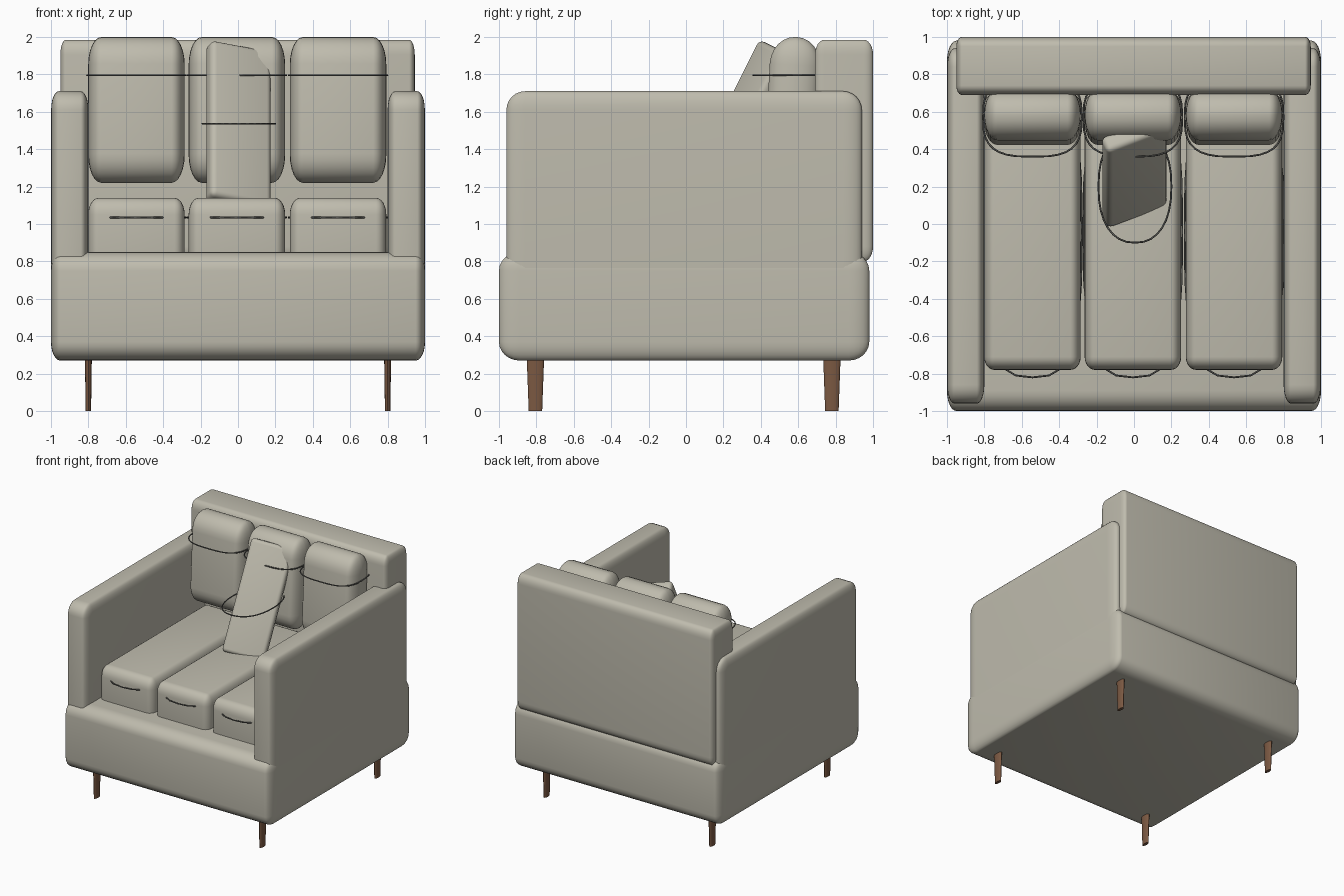
import bpy, bmesh, math
from mathutils import Matrix, Vector

if "Cube" in bpy.data.objects:
    bpy.data.objects.remove(bpy.data.objects["Cube"])


def material(name, color):
    m = bpy.data.materials.new(name)
    m.diffuse_color = (*color, 1)
    m.use_nodes = True
    m.node_tree.nodes["Principled BSDF"].inputs["Base Color"].default_value = m.diffuse_color
    return m


fabric = material("fabric", (0.52, 0.5, 0.42))
wood = material("wood", (0.2, 0.1, 0.055))
cord = material("cord", (0.12, 0.12, 0.11))


def finish(name, bm, mat, angle=35):
    me = bpy.data.meshes.new(name)
    bm.to_mesh(me)
    bm.free()
    ob = bpy.data.objects.new(name, me)
    bpy.context.collection.objects.link(ob)
    me.materials.append(mat)
    bpy.ops.object.select_all(action='DESELECT')
    bpy.context.view_layer.objects.active = ob
    ob.select_set(True)
    bpy.ops.object.shade_smooth_by_angle(angle=math.radians(angle))
    return ob


def soft_box(name, lo, hi, radii, segments=6):
    """Box with a separate corner radius along each axis."""
    lo, hi, r = Vector(lo), Vector(hi), Vector(radii)
    size = hi - lo
    bm = bmesh.new()
    bmesh.ops.create_cube(bm, size=1)
    bmesh.ops.scale(bm, vec=[size[i] / r[i] for i in range(3)], verts=bm.verts)
    bmesh.ops.bevel(bm, geom=bm.edges[:], offset=1, segments=segments,
                    profile=0.5, affect='EDGES')
    bmesh.ops.scale(bm, vec=r, verts=bm.verts)
    ob = finish(name, bm, fabric)
    ob.location = (lo + hi) / 2
    return ob


def cord_loop(name, center, a, b, power):
    """Thin horizontal cord around a cushion (superellipse)."""
    cu = bpy.data.curves.new(name, 'CURVE')
    cu.dimensions = '3D'
    cu.bevel_depth = 0.005
    cu.bevel_resolution = 1
    sp = cu.splines.new('POLY')
    n = 32
    sp.points.add(n - 1)
    for i, p in enumerate(sp.points):
        t = 2 * math.pi * i / n
        c, s = math.cos(t), math.sin(t)
        p.co = (a * math.copysign(abs(c) ** (2 / power), c),
                b * math.copysign(abs(s) ** (2 / power), s), 0, 1)
    sp.use_cyclic_u = True
    cu.materials.append(cord)
    ob = bpy.data.objects.new(name, cu)
    ob.location = center
    bpy.context.collection.objects.link(ob)


# frame: base, backrest, arms
soft_box("base", (-1, -1, 0.27), (1, 0.98, 0.85), (0.05, 0.11, 0.1))
soft_box("backrest", (-0.95, 0.69, 0.8), (0.945, 1, 1.985), (0.03, 0.05, 0.08))
for side, x0 in (("left", -0.999), ("right", 0.8)):
    soft_box(side + "_arm", (x0, -0.96, 0.42), (x0 + 0.199, 0.94, 1.71), (0.04, 0.1, 0.1))

# seat and back cushions with their cords
for i, x in enumerate((-0.543, -0.006, 0.535)):
    soft_box(f"seat_cushion_{i}", (x - 0.258, -0.78, 0.75), (x + 0.258, 0.7, 1.14),
             (0.055, 0.07, 0.09))
    cord_loop(f"seat_cord_{i}", (x, -0.04, 1.035), 0.264, 0.78, 3)
    c = soft_box(f"back_cushion_{i}", (x - 0.258, 0.435, 1.22), (x + 0.258, 0.705, 2.0),
                 (0.07, 0.13, 0.15))
    c.rotation_euler.x = math.radians(-3)
    cord_loop(f"back_cord_{i}", (x, 0.57, 1.795), 0.264, 0.21, 3)

# loose pillow leaning on the middle back cushion
W, L, T = 0.35, 0.93, 0.1
up = Vector((0, 0.447, 0.894)).normalized()
nrm = Vector((0.385, -0.82, 0.41)).normalized()
across = up.cross(nrm).normalized()
pillow = soft_box("loose_pillow", (-W / 2, -T / 2, -L / 2), (W / 2, T / 2, L / 2),
                  (0.03, 0.03, 0.03), 4)
corner = Vector((-0.14, 0.385, 1.99))
pos = corner + across * W / 2 - up * L / 2 - nrm * T / 2
rot = Matrix((across, -nrm, up)).transposed().to_4x4()
pillow.matrix_world = Matrix.Translation(pos) @ rot
cord_loop("pillow_cord", (0.005, 0.2, 1.537), 0.195, 0.3, 2.3)

# tapered oval legs
for end, y in (("front", -0.805), ("back", 0.78)):
    for side, x in (("left", -0.8), ("right", 0.8)):
        bm = bmesh.new()
        bmesh.ops.create_cone(bm, cap_ends=True, segments=24, radius1=0.036,
                              radius2=0.047, depth=0.3)
        bmesh.ops.scale(bm, vec=(0.4, 1, 1), verts=bm.verts)
        finish(f"{end}_{side}_leg", bm, wood).location = (x, y, 0.15)
